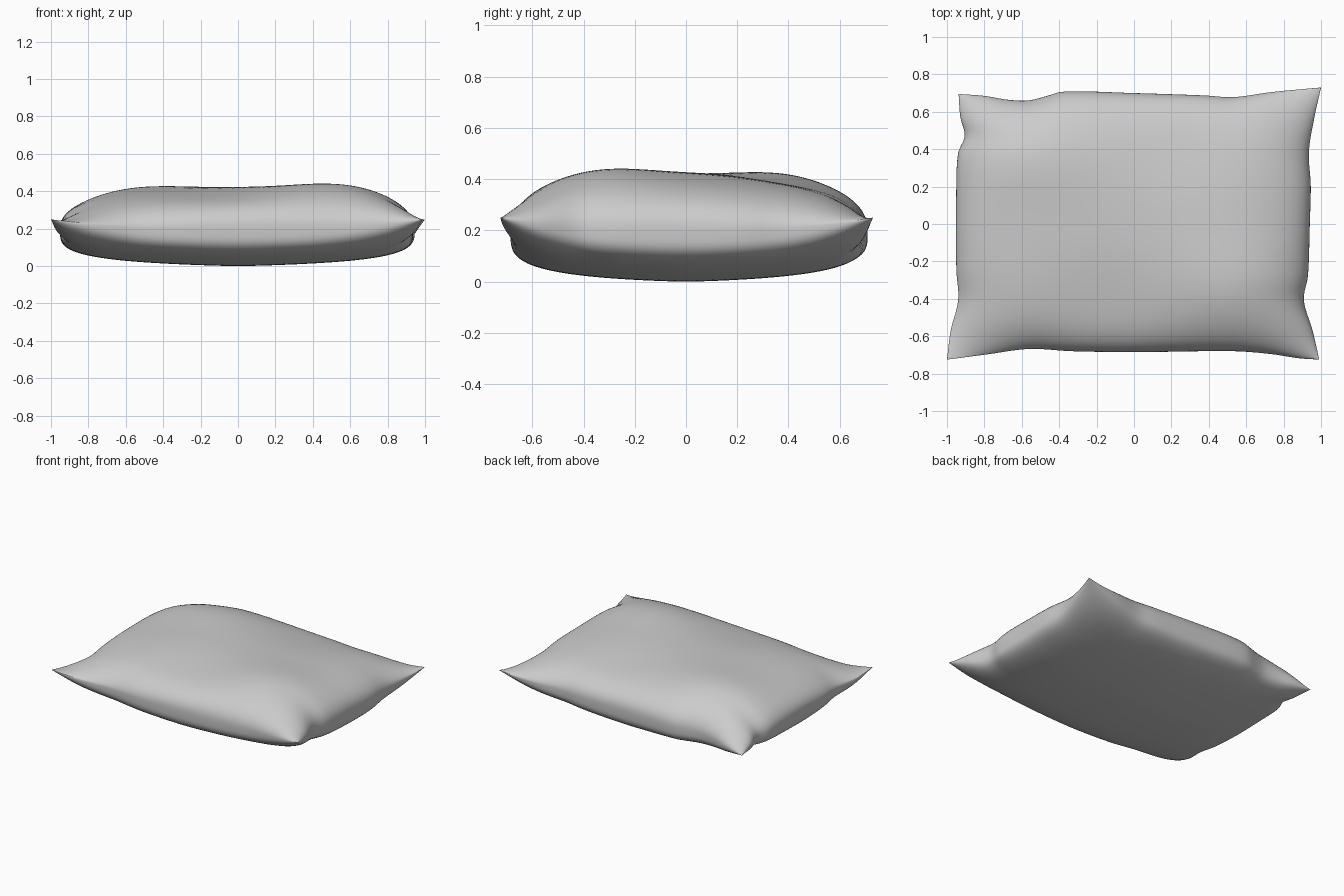
import bpy, bmesh, math

if "Cube" in bpy.data.objects:
    bpy.data.objects.remove(bpy.data.objects["Cube"])

# Seam outline: (position along edge, outward coordinate)
FRONT = [(-1, -.725), (-.8, -.697), (-.58, -.668), (-.35, -.68), (0, -.685),
         (.55, -.68), (.75, -.695), (.9, -.718), (1, -.725)]
BACK = [(-1, .695), (-.85, .685), (-.72, .665), (-.6, .66), (-.5, .682), (-.4, .708),
        (0, .70), (.4, .687), (.55, .678), (.75, .705), (1, .73)]
LEFT = [(-1, -1), (-.8, -.98), (-.58, -.94), (-.35, -.95), (.3, -.95), (.55, -.94),
        (.68, -.905), (.82, -.928), (1, -.938)]
RIGHT = [(-1, .99), (-.8, .955), (-.58, .908), (-.4, .93), (0, .94), (.3, .945),
         (.55, .935), (.8, .965), (1, 1.0)]
N = 64


def curve(pts, p):
    """Smooth cubic interpolation through the control points."""
    i = 0
    while i < len(pts) - 2 and p > pts[i + 1][0]:
        i += 1

    def slope(k):
        a, b = pts[max(k - 1, 0)], pts[min(k + 1, len(pts) - 1)]
        return (b[1] - a[1]) / (b[0] - a[0])
    (x0, y0), (x1, y1) = pts[i], pts[i + 1]
    w = x1 - x0
    f = (p - x0) / w
    return ((2*f**3 - 3*f*f + 1) * y0 + (f**3 - 2*f*f + f) * w * slope(i)
            + (3*f*f - 2*f**3) * y1 + (f**3 - f*f) * w * slope(i + 1))


def across(low, high, half, p, along):
    """Even spacing inside, following the seam outline near the edges."""
    edge = curve(high, along) - half if p > 0 else curve(low, along) + half
    return half * p + edge * abs(p)**3


def bump(s, t, cs, ct, r):
    return math.exp(-((s - cs)**2 + (t - ct)**2) / r**2)


def point(s, t, side):
    x = across(LEFT, RIGHT, .95, s, t)
    y = across(FRONT, BACK, .69, t, s)
    c = (s * t)**2                      # 1 at the corners, 0 on the centre lines
    z = .2 + (-.07 if s < 0 < t else .05) * c**1.5      # drooping back left corner
    if side > 0:    # plump top: full at front right and back left, tapering to the corners
        taper = .14 if s * t < 0 else (.5 if s < 0 else .3)
        fill = max(0, (1 - abs(s)**3) * (1 - abs(t)**3))**(.43 + taper * c)
        h = .225 + .012 * s - .02 * s * t
        h += .035 * bump(s, t, .65, -.5, .4) + .035 * bump(s, t, -.65, .6, .4)
        h -= .025 * bump(s, t, -.15, -.65, .4) + .025 * bump(s, t, .3, .65, .4)
        z += h * fill
    else:           # flatter, slightly bowed underside with steep walls
        fill = max(0, (1 - abs(s)**5) * (1 - abs(t)**5))**(.25 + .25 * c * c)
        z -= (.2 - .045 * abs(s)**1.4 - .045 * abs(t)**1.5) * fill
    return x, y, z


# Pillow: two grids sharing the seam, rows crowded towards the edges
bm = bmesh.new()
par = [math.sin(math.pi / 2 * (2 * i / N - 1)) for i in range(N + 1)]
for side in (1, -1):
    g = [[bm.verts.new(point(s, t, side)) for t in par] for s in par]
    for i in range(N):
        for j in range(N):
            q = [g[i][j], g[i + 1][j], g[i + 1][j + 1], g[i][j + 1]]
            bm.faces.new(q if side > 0 else q[::-1])
bmesh.ops.remove_doubles(bm, verts=bm.verts, dist=1e-5)
for f in bm.faces:
    f.smooth = True
mesh = bpy.data.meshes.new("pillow")
bm.to_mesh(mesh)
bm.free()
bpy.context.collection.objects.link(bpy.data.objects.new("pillow", mesh))
